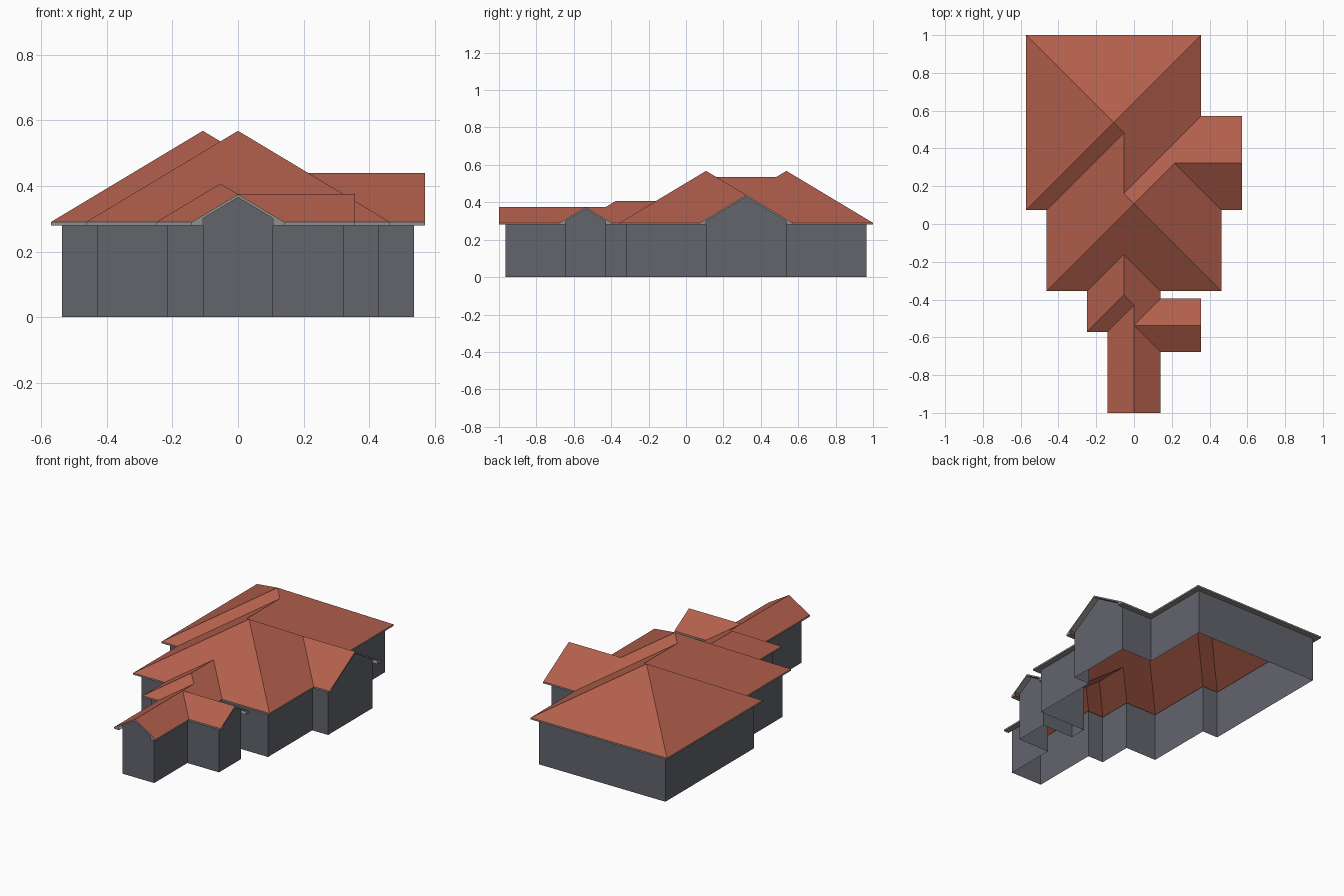
import bpy, bmesh

if "Cube" in bpy.data.objects:
    bpy.data.objects.remove(bpy.data.objects["Cube"])

U = 0.1073        # plan module
OVER = 0.034      # eave overhang
SLOPE = 0.6
EAVE, SOFFIT = 0.29, 0.28
DROP = 0.01       # roof edge thickness

# Wall rectangles in modules: x0, x1, y0, y1, index of the gabled side (None = all hipped)
RECTS = [
    (-5, 3, 1, 9, None),     # back block
    (-4, 4, -3, 5, None),    # middle block
    (-4, 3, -3, 9, None),    # link between the two
    (-4, 5, 1, 5, 1),        # right wing
    (-2, 1, -5, 1, None),    # front link
    (-1, 1, -9, -2, 2),      # front porch
    (-1, 3, -6, -4, 1),      # small right wing
]
SIGN = (-1, 1, -1, 1)


def edges(rect, grow):
    return [rect[i] * U + SIGN[i] * grow for i in range(4)]


def distances(rect, grow, x, y):
    x0, x1, y0, y1 = edges(rect, grow)
    return [x - x0, x1 - x, y - y0, y1 - y]


def inside(p, grow):
    return any(min(distances(r, grow, p.x, p.y)) > -1e-4 for r in RECTS)


def run(p):
    """Distance in from the eave: the highest of all overlapping roofs."""
    best = 0.0
    for r in RECTS:
        d = distances(r, OVER, p.x, p.y)
        if min(d) > -1e-4:
            best = max(best, min(v for i, v in enumerate(d) if i != r[4]))
    return best


def roof_z(p):
    return EAVE + SLOPE * run(p)


def cut(bm, lines):
    for nx, ny, c in sorted({(a, b, round(c, 5)) for a, b, c in lines}):
        n2 = nx * nx + ny * ny
        bmesh.ops.bisect_plane(bm, geom=bm.verts[:] + bm.edges[:] + bm.faces[:], dist=1e-5,
                               plane_co=(nx * c / n2, ny * c / n2, 0), plane_no=(nx, ny, 0))


def make_plan():
    """Flat plan cut along every wall, eave, ridge, hip and valley line."""
    bm = bmesh.new()
    bmesh.ops.create_grid(bm, x_segments=1, y_segments=1, size=1.05)
    lines, xs, ys = [], set(), set()
    for r in RECTS:
        for grow in (0, OVER):
            e = edges(r, grow)
            lines += [(1, 0, e[0]), (1, 0, e[1]), (0, 1, e[2]), (0, 1, e[3])]
        xs.update(e[:2])
        ys.update(e[2:])
        lines += [(1, 0, (e[0] + e[1]) / 2), (0, 1, (e[2] + e[3]) / 2)]
    cut(bm, lines)
    out = [f for f in bm.faces if not inside(f.calc_center_median(), OVER)]
    bmesh.ops.delete(bm, geom=out, context='FACES')
    cut(bm, [(1, s, x + s * y) for x in xs for y in ys for s in (-1, 1)])
    for f in bm.faces:
        f.normal_update()
        if f.normal.z < 0:
            f.normal_flip()
    return bm


def build(name, polys, colour):
    bm = bmesh.new()
    for poly in polys:
        bm.faces.new([bm.verts.new(c) for c in poly])
    bmesh.ops.remove_doubles(bm, verts=bm.verts[:], dist=1e-4)
    bmesh.ops.dissolve_limit(bm, angle_limit=0.01, use_dissolve_boundaries=False,
                             verts=bm.verts[:], edges=bm.edges[:])
    me = bpy.data.meshes.new(name)
    bm.to_mesh(me)
    bm.free()
    mat = bpy.data.materials.new(name + "_colour")
    mat.diffuse_color = (*colour, 1)
    mat.use_nodes = True
    mat.node_tree.nodes["Principled BSDF"].inputs["Base Color"].default_value = mat.diffuse_color
    me.materials.append(mat)
    ob = bpy.data.objects.new(name, me)
    bpy.context.collection.objects.link(ob)


plan = make_plan()
roof, walls, trim = [], [], []
for f in plan.faces:
    pts = [v.co.copy() for v in f.verts]
    centre = f.calc_center_median()
    roof.append([(p.x, p.y, roof_z(p)) for p in pts])
    is_wall = inside(centre, 0)
    flat = run(centre) < OVER          # boxed eave, otherwise a sloping gable edge

    def under(p):
        return SOFFIT if flat else roof_z(p) - DROP

    # soffit between wall and roof edge
    if not is_wall:
        trim.append([(p.x, p.y, under(p)) for p in reversed(pts)])
    for loop in f.loops:
        a, b = loop.vert.co, loop.link_loop_next.vert.co
        others = [g for g in loop.edge.link_faces if g != f]
        # fascia on the outline
        if not others:
            trim.append([(a.x, a.y, under(a)), (b.x, b.y, under(b)),
                         (b.x, b.y, roof_z(b)), (a.x, a.y, roof_z(a))])
        # walls, open below, rising to the roof
        elif is_wall and not inside(others[0].calc_center_median(), 0):
            walls.append([(a.x, a.y, 0), (b.x, b.y, 0),
                          (b.x, b.y, roof_z(b) - DROP), (a.x, a.y, roof_z(a) - DROP)])
plan.free()

build("roof", roof, (0.45, 0.115, 0.072))
build("walls", walls, (0.125, 0.128, 0.152))
build("eave_trim", trim, (0.27, 0.28, 0.26))
